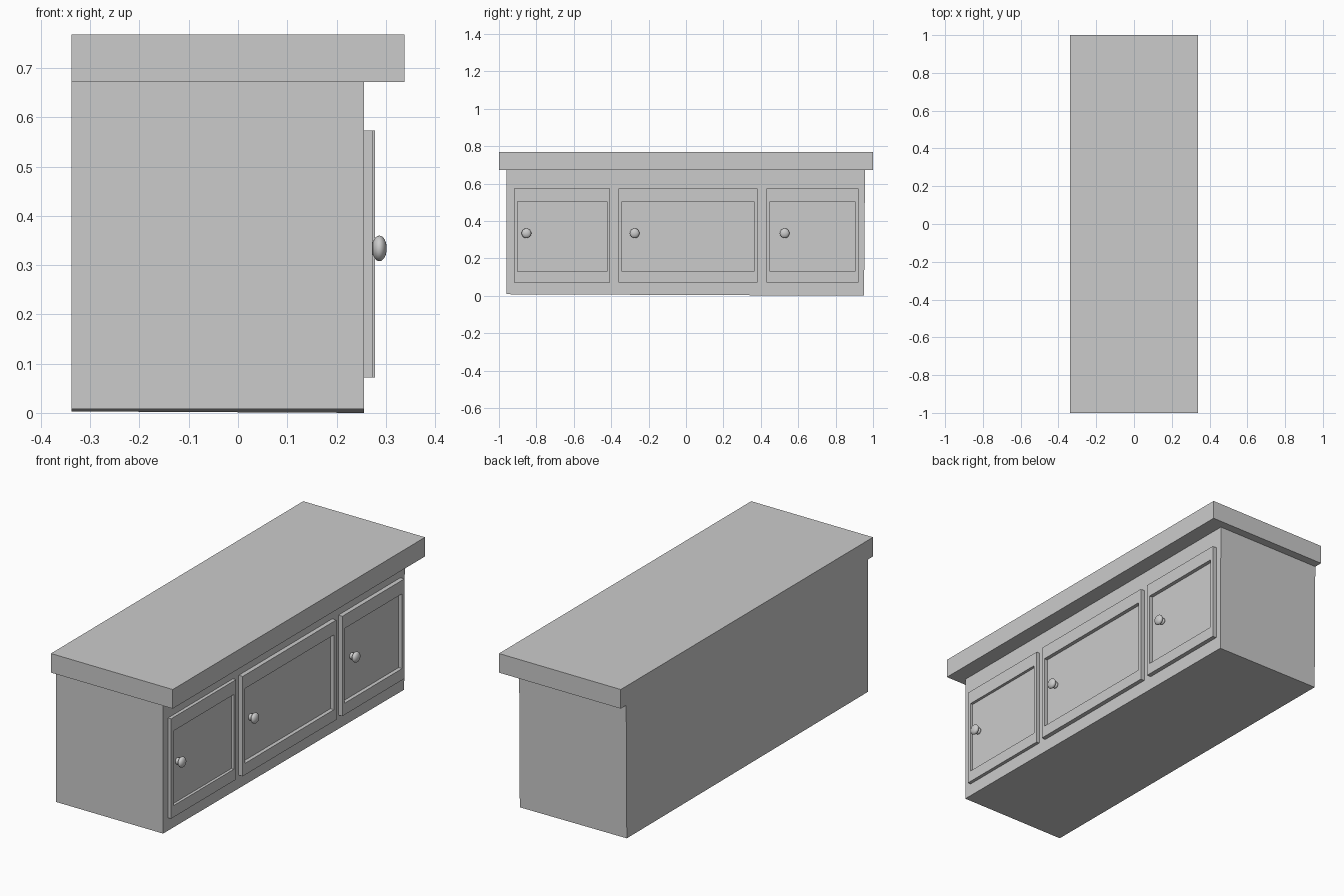
import bpy
import bmesh
from mathutils import Matrix, Vector

cube = bpy.data.objects.get("Cube")
if cube:
    bpy.data.objects.remove(cube, do_unlink=True)

GREY = (0.6, 0.6, 0.6, 1)
paint = bpy.data.materials.new("grey_paint")
paint.use_nodes = True
paint.diffuse_color = GREY
paint.node_tree.nodes["Principled BSDF"].inputs["Base Color"].default_value = GREY


def finish(bm, name, smooth=False):
    for f in bm.faces:
        f.smooth = smooth
    mesh = bpy.data.meshes.new(name)
    bm.to_mesh(mesh)
    bm.free()
    mesh.materials.append(paint)
    ob = bpy.data.objects.new(name, mesh)
    bpy.context.collection.objects.link(ob)
    return ob


def box(lo, hi):
    lo, hi = Vector(lo), Vector(hi)
    bm = bmesh.new()
    bmesh.ops.create_cube(bm, size=1, matrix=Matrix.Translation((lo + hi) / 2)
                          @ Matrix.Diagonal((*(hi - lo), 1)))
    return bm


def door(name, y0, y1, front):
    """Door slab with a square-edged recessed panel on its +x face."""
    bm = box((0.25, y0, 0.072), (front, y1, 0.573))
    face = max(bm.faces, key=lambda f: f.calc_center_median().x)
    bmesh.ops.inset_region(bm, faces=[face], thickness=0.026)
    # Rails are wider than the stiles
    for v in face.verts:
        v.co.z = 0.13 if v.co.z < 0.3 else 0.505
    # Straight recess walls
    panel = bmesh.ops.extrude_discrete_faces(bm, faces=[face])["faces"][0]
    for v in panel.verts:
        v.co.x = 0.259
    finish(bm, name)


def knob(name, y):
    """Flattened round grip on a small bead."""
    bm = bmesh.new()
    for x, rx, r in ((0.287, 0.015, 0.026), (0.266, 0.012, 0.017)):
        bmesh.ops.create_uvsphere(
            bm, u_segments=24, v_segments=12, radius=1,
            matrix=Matrix.Translation((x, y, 0.334)) @ Matrix.Diagonal((rx, r, r, 1)))
    finish(bm, name, smooth=True)


# Cabinet body, with a slightly uneven underside
bm = box((-0.338, -0.96, 0), (0.256, 0.957, 0.672))
for v in bm.verts:
    if v.co.z < 0.1:
        if v.co.y < 0:
            v.co.z = 0.008
        else:
            v.co.y = 0.952
            v.co.z = 0.003 if v.co.x < 0 else 0
finish(bm, "cabinet_body")

# Overhanging top
finish(box((-0.338, -1, 0.672), (0.338, 1, 0.768)), "counter_top")

# Doors and knobs
for side, y0, y1, front, ky in (("right", -0.92, -0.405, 0.273, -0.853),
                                ("middle", -0.36, 0.382, 0.278, -0.275),
                                ("left", 0.43, 0.922, 0.278, 0.527)):
    door(side + "_door", y0, y1, front)
    knob(side + "_knob", ky)
